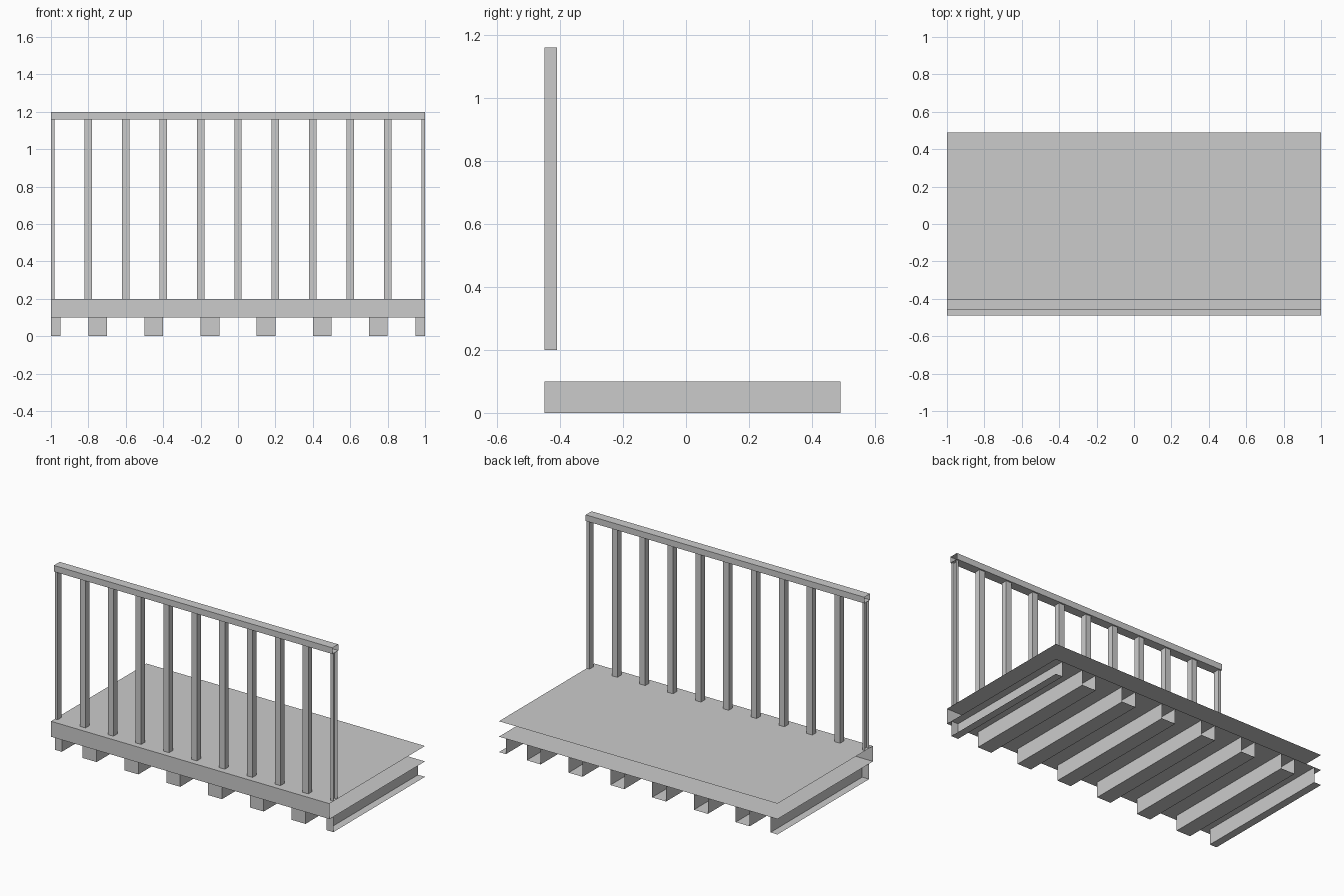
import bpy
import bmesh
from mathutils import Matrix, Vector

cube = bpy.data.objects.get("Cube")
if cube:
    bpy.data.objects.remove(cube, do_unlink=True)

# One plain grey for the whole balcony section
grey = bpy.data.materials.new("plain_grey")
grey.use_nodes = True
grey.diffuse_color = (0.6, 0.6, 0.6, 1)
grey.node_tree.nodes["Principled BSDF"].inputs["Base Color"].default_value = grey.diffuse_color

HALF = 1.0  # the section runs from -HALF to HALF along x
SIDES = {"+x": (1, 0, 0), "-x": (-1, 0, 0), "+y": (0, 1, 0),
         "-y": (0, -1, 0), "+z": (0, 0, 1), "-z": (0, 0, -1)}


def shell(name, x, y, z, open_sides):
    """Box between the given ranges, with the named sides left open."""
    lo, hi = Vector((x[0], y[0], z[0])), Vector((x[1], y[1], z[1]))
    bm = bmesh.new()
    bmesh.ops.create_cube(bm, size=1)
    bm.normal_update()
    gone = [f for f in bm.faces
            if any(f.normal.dot(Vector(SIDES[s])) > 0.9 for s in open_sides)]
    bmesh.ops.delete(bm, geom=gone, context="FACES")
    bm.transform(Matrix.Translation((lo + hi) / 2) @ Matrix.Diagonal((*(hi - lo), 1)))
    mesh = bpy.data.meshes.new(name)
    bm.to_mesh(mesh)
    bm.free()
    mesh.materials.append(grey)
    obj = bpy.data.objects.new(name, mesh)
    bpy.context.collection.objects.link(obj)


def row(name, centres, width, y, z, open_sides):
    """Repeated parts along x, cut in half and left open at the section ends."""
    for i, c in enumerate(centres):
        x = (max(c - width / 2, -HALF), min(c + width / 2, HALF))
        cut = ["+x"] if c >= HALF else ["-x"] if c <= -HALF else []
        shell(f"{name}_{i + 1}", x, y, z, open_sides + cut)


# Floor slab, open at the back and both ends
shell("floor_slab", (-HALF, HALF), (-0.49, 0.49), (0.1, 0.2), ["+x", "-x", "+y"])

# Joists under the floor
joists = [-HALF] + [-0.75 + 0.3 * i for i in range(6)] + [HALF]
row("floor_joist", joists, 0.1, (-0.45, 0.49), (0, 0.1), ["+y", "+z"])

# Balusters
balusters = [(i - 5) / 5 for i in range(11)]
row("baluster", balusters, 0.04, (-0.45, -0.41), (0.2, 1.16), ["+z", "-z"])

# Handrail, open at both ends
shell("handrail", (-HALF, HALF), (-0.46, -0.40), (1.16, 1.2), ["+x", "-x"])
